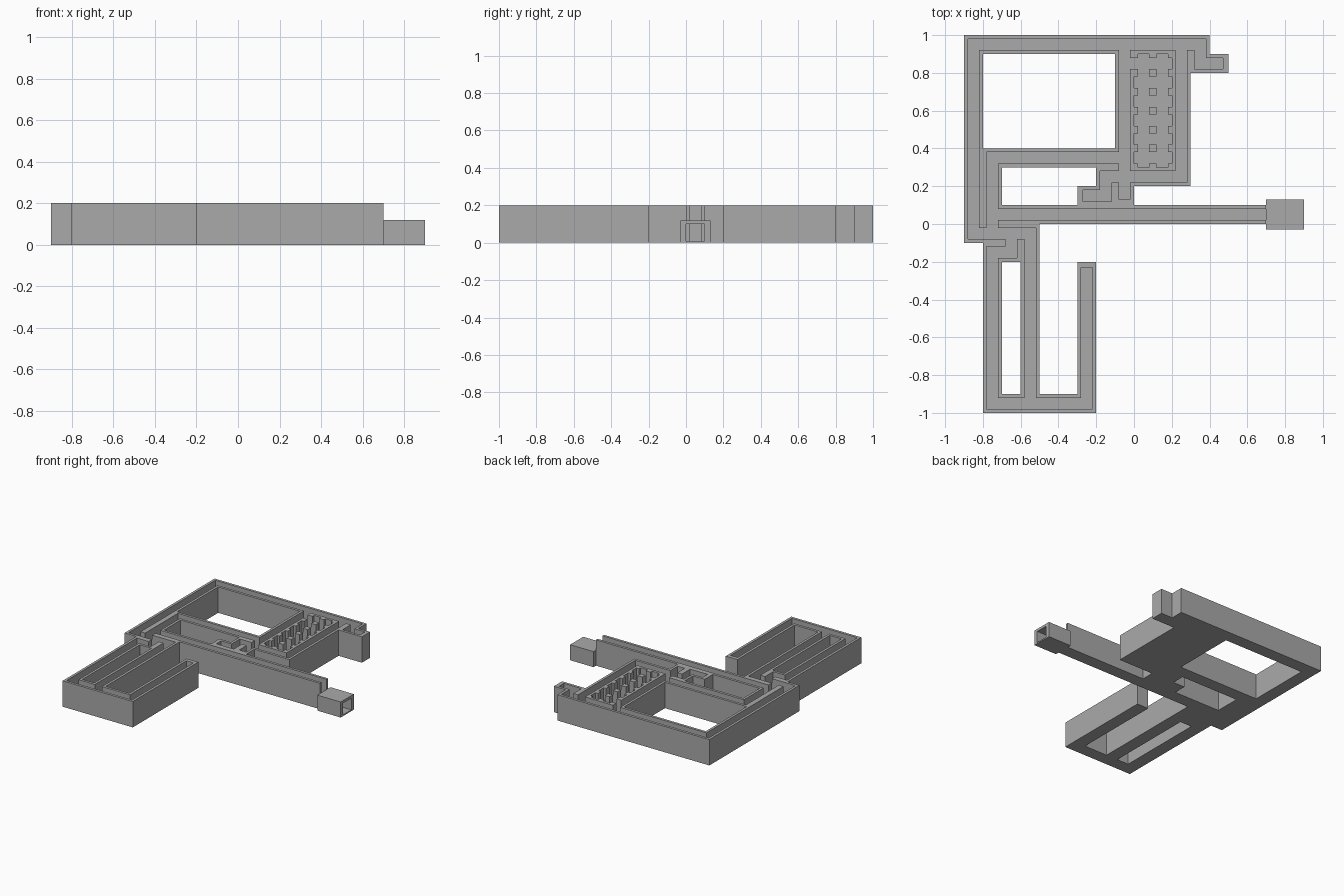
import bpy

if "Cube" in bpy.data.objects:
    bpy.data.objects.remove(bpy.data.objects["Cube"])

CELL, HEIGHT, FLOOR = 0.1, 0.2, 0.01
CUTS = [0, 0.02, 0.03, 0.07, 0.08, 0.1]      # wall breakpoints inside one cell
N = len(CUTS) - 1

# Corridor routes as corner cells (column, row); each leg is a straight run
ROUTES = [
    [(4, 8), (3, 8), (3, 9), (-9, 9), (-9, -1), (-6, -1), (-6, -10)],  # outer loop
    [(-7, -1), (-7, -2), (-8, -2), (-8, -10), (-3, -10), (-3, -3)],    # south loop
    [(-8, -1), (-8, 3), (-1, 3)],                                      # inner loop
    [(-8, 0), (7, 0)],                                                 # entrance corridor
    [(-1, 9), (-1, 2), (2, 2), (2, 9)],                                # ring round the hall
    [(-1, 2), (-2, 2), (-2, 1), (-3, 1)],                              # dead end
    [(-1, 2), (-1, 1)],                                                # alcove
    [(-1, 8), (0, 8)],                                                 # hall doorway
]
links = {}


def sign(v):
    return (v > 0) - (v < 0)


def run(a, b):
    """Open every shared edge between cells a and b."""
    d = (sign(b[0] - a[0]), sign(b[1] - a[1]))
    while a != b:
        n = (a[0] + d[0], a[1] + d[1])
        links.setdefault(a, set()).add(d)
        links.setdefault(n, set()).add((-d[0], -d[1]))
        a = n


for route in ROUTES:
    for a, b in zip(route, route[1:]):
        run(a, b)
del links[(7, 0)]                              # outside the open entrance

# Pillared hall: no walls of its own, only corner posts
SIDES = [(1, 0), (-1, 0), (0, 1), (0, -1)]
for i in range(0, 2):
    for j in range(3, 9):
        links[(i, j)] = set(SIDES)


def is_wall(cell, u, v):
    """Is the sub-square (u, v) of a cell solid?"""
    if u in (0, 1, N - 2, N - 1) or v in (0, 1, N - 2, N - 1):
        opened = links[cell]
        if u in (0, N - 1) and v in (0, N - 1):
            return True
        for d in SIDES:
            if d in opened:
                continue
            # dead ends have a thicker end wall
            depth = 2 if opened == {(-d[0], -d[1])} else 1
            k = u if d[0] else v
            if sum(d) > 0:
                k = N - 1 - k
            if k < depth:
                return True
    return False


heights = {}
for (i, j) in links:
    for u in range(N):
        for v in range(N):
            heights[(i * N + u, j * N + v)] = HEIGHT if is_wall((i, j), u, v) else FLOOR


def coord(k):
    return (k // N) * CELL + CUTS[k % N]


def make_object(name, verts, faces, mat):
    mesh = bpy.data.meshes.new(name)
    mesh.from_pydata(verts, [], faces)
    mesh.materials.append(mat)
    obj = bpy.data.objects.new(name, mesh)
    bpy.context.collection.objects.link(obj)
    return obj


grey = bpy.data.materials.new("stone_grey")
grey.diffuse_color = (0.4, 0.4, 0.4, 1)
grey.use_nodes = True
grey.node_tree.nodes["Principled BSDF"].inputs["Base Color"].default_value = grey.diffuse_color

# Maze body: tops, undersides and the vertical steps between heights
index, verts, faces = {}, [], []


def vert(a, b, z):
    key = (a, b, z)
    if key not in index:
        index[key] = len(verts)
        verts.append((coord(a), coord(b), z))
    return index[key]


for (a, b), h in heights.items():
    ring = [(a, b), (a + 1, b), (a + 1, b + 1), (a, b + 1)]
    faces.append([vert(*p, h) for p in ring])
    faces.append([vert(*p, 0) for p in reversed(ring)])
    for k, (dx, dy) in enumerate([(0, -1), (1, 0), (0, 1), (-1, 0)]):
        low = heights.get((a + dx, b + dy), 0)
        if low < h:
            p, q = ring[k], ring[(k + 1) % 4]
            faces.append([vert(*p, low), vert(*q, low), vert(*q, h), vert(*p, h)])
make_object("maze_corridors", verts, faces, grey)

# Entrance tunnel: square tube on the open end of the long corridor
outer = [(-0.03, 0), (0.13, 0), (0.13, 0.12), (-0.03, 0.12)]
inner = [(0, 0.01), (0.1, 0.01), (0.1, 0.1), (0, 0.1)]
tv = [(x, y, z) for x in (0.7, 0.9) for y, z in outer + inner]
tf = []
for k in range(4):
    n = (k + 1) % 4
    tf += [(k, k + 8, n + 8, n)[::-1],               # outside
           (k + 4, n + 4, n + 12, k + 12)[::-1],     # inside
           (k, n, n + 4, k + 4)[::-1],               # corridor end
           (k + 8, n + 8, n + 12, k + 12)]           # mouth
make_object("entrance_tunnel", tv, tf, grey)
